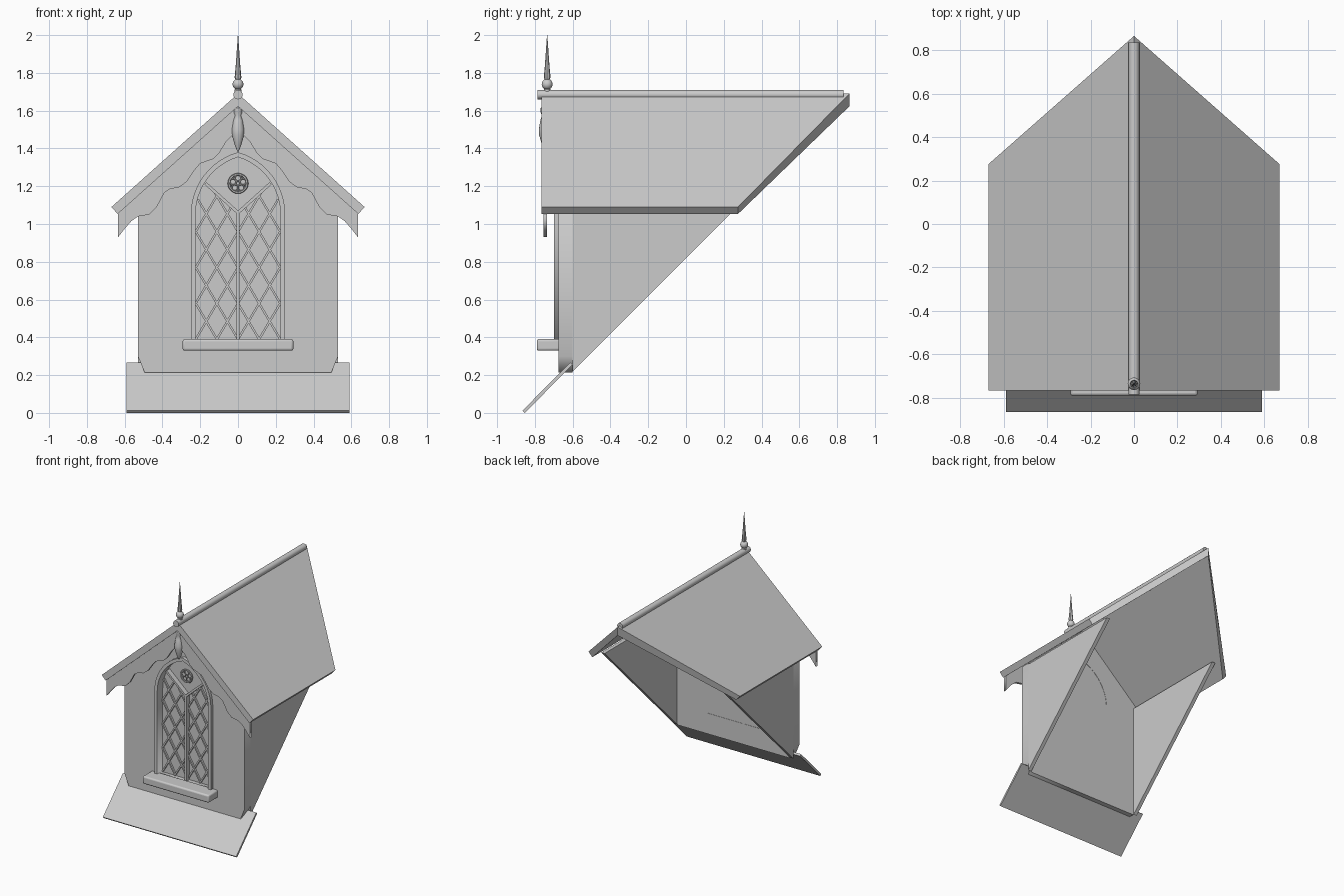
import bpy, bmesh, math
from mathutils import Vector

if "Cube" in bpy.data.objects:
    bpy.data.objects.remove(bpy.data.objects["Cube"])

grey = bpy.data.materials.new("plain_grey")
grey.diffuse_color = (0.6, 0.6, 0.6, 1)
grey.use_nodes = True
grey.node_tree.nodes["Principled BSDF"].inputs["Base Color"].default_value = grey.diffuse_color


def finish(ob, smooth=False):
    ob.data.materials.clear()
    ob.data.materials.append(grey)
    if smooth:
        bpy.ops.object.select_all(action='DESELECT')
        ob.select_set(True)
        bpy.context.view_layer.objects.active = ob
        bpy.ops.object.shade_smooth_by_angle(angle=math.radians(40))
    return ob


def add_mesh(name, bm, smooth=False):
    bmesh.ops.recalc_face_normals(bm, faces=bm.faces[:])
    me = bpy.data.meshes.new(name)
    bm.to_mesh(me)
    bm.free()
    ob = bpy.data.objects.new(name, me)
    bpy.context.collection.objects.link(ob)
    return finish(ob, smooth)


def loft(bm, a, b):
    """Solid between two matching rings."""
    va = [bm.verts.new(p) for p in a]
    vb = [bm.verts.new(p) for p in b]
    bm.faces.new(va)
    bm.faces.new(vb[::-1])
    for i in range(len(a)):
        j = (i + 1) % len(a)
        bm.faces.new((va[i], vb[i], vb[j], va[j]))


def panel(name, outlines, y0, y1):
    """Flat x-z outline, with optional holes, between two depths."""
    cu = bpy.data.curves.new(name, 'CURVE')
    cu.dimensions = '2D'
    cu.fill_mode = 'BOTH'
    cu.extrude = (y1 - y0) / 2
    for pts in outlines:
        sp = cu.splines.new('POLY')
        sp.points.add(len(pts) - 1)
        for p, (x, z) in zip(sp.points, pts):
            p.co = (x, z, 0, 1)
        sp.use_cyclic_u = True
    ob = bpy.data.objects.new(name, cu)
    bpy.context.collection.objects.link(ob)
    ob.location.y = (y0 + y1) / 2
    ob.rotation_euler.x = math.pi / 2
    bpy.ops.object.select_all(action='DESELECT')
    ob.select_set(True)
    bpy.context.view_layer.objects.active = ob
    bpy.ops.object.convert(target='MESH')
    return finish(bpy.context.view_layer.objects.active)


def bar(bm, p, q, w, y0, y1):
    """Straight bar in the x-z plane."""
    p, q = Vector(p), Vector(q)
    d = (q - p).normalized()
    n = Vector((-d.y, d.x)) * w / 2
    ring = [p + n, q + n, q - n, p - n]
    loft(bm, [(v.x, y0, v.y) for v in ring], [(v.x, y1, v.y) for v in ring])


def mirror(pts):
    """Complete a right-hand outline that ends on the centre line."""
    return pts + [(-x, z) for x, z in reversed(pts) if x > 1e-6]


SPRING, CX = 1.05, -0.093


def arch(a, bottom):
    r = a - CX
    end = math.acos(-CX / r)
    pts = [(a, bottom)]
    for i in range(13):
        t = end * i / 12
        pts.append((max(0, CX + r * math.cos(t)), SPRING + r * math.sin(t)))
    pts[-1] = (0, pts[-1][1])
    return mirror(pts)


def lathe(name, profile, y, seg=16):
    bm = bmesh.new()
    rings = [[bm.verts.new((r * math.cos(2 * math.pi * i / seg),
                            y + r * math.sin(2 * math.pi * i / seg), z))
              for i in range(seg)] for r, z in profile]
    for a, b in zip(rings, rings[1:]):
        for i in range(seg):
            j = (i + 1) % seg
            bm.faces.new((a[i], a[j], b[j], b[i]))
    bm.faces.new(rings[0])
    bm.faces.new(rings[-1])
    return add_mesh(name, bm, True)


# Roof slabs, cut on a slant at the back
bm = bmesh.new()
loft(bm, [(0, -.765, 1.69), (.67, -.765, 1.09), (.67, .275, 1.09), (0, .865, 1.69)],
     [(0, -.765, 1.623), (.637, -.765, 1.053), (.637, .275, 1.053), (0, .865, 1.623)])
roof = add_mesh("roof", bm)
roof.modifiers.new("mirror", 'MIRROR')

# Ridge roll
bm = bmesh.new()
ring = [(.025 * math.cos(math.pi * i / 6), 1.685 + .025 * math.sin(math.pi * i / 6)) for i in range(12)]
loft(bm, [(x, -.785, z) for x, z in ring], [(x, .835, z) for x, z in ring])
add_mesh("ridge_roll", bm, True)

# Front wall with arched opening
panel("front_wall", [mirror([(.495, .215), (.53, .3), (.53, 1.145), (0, 1.62)]),
                     arch(.235, .38)], -.675, -.60)

# Triangular side walls
bm = bmesh.new()
tri = [(-.60, .22), (.315, 1.135), (-.60, 1.135)]
loft(bm, [(.53, y, z) for y, z in tri], [(.50, y, z) for y, z in tri])
side = add_mesh("side_walls", bm)
side.modifiers.new("mirror", 'MIRROR')

# Sloping apron below the wall
bm = bmesh.new()
prof = [(-.866, .012), (-.854, 0), (-.60, .255), (-.612, .267)]
loft(bm, [(-.59, y, z) for y, z in prof], [(.59, y, z) for y, z in prof])
add_mesh("apron", bm)

# Scalloped bargeboard
wave = [(.635, .93), (.60, .975), (.565, 1.015), (.53, 1.04), (.47, 1.05), (.43, 1.09),
        (.39, 1.165), (.36, 1.185), (.31, 1.195), (.27, 1.225), (.23, 1.285), (.20, 1.32),
        (.13, 1.345), (.10, 1.375), (.06, 1.44), (.03, 1.47)]
panel("bargeboard", [[(0, 1.635), (.635, 1.065)] + wave + [(0, 1.48)]
                     + [(-x, z) for x, z in reversed(wave)] + [(-.635, 1.065)]], -.755, -.735)

# Turned pendant and finial
lathe("pendant", [(.004, 1.385), (.018, 1.42), (.032, 1.47), (.034, 1.50), (.026, 1.55),
                  (.018, 1.575), (.024, 1.59), (.024, 1.615), (.008, 1.63)], -.745)
ball = [(max(.004, .029 * math.sin(math.pi * i / 10)), 1.74 - .029 * math.cos(math.pi * i / 10))
        for i in range(11)]
lathe("finial_ball", ball, -.735)
lathe("finial_stem", [(.018, 1.69), (.018, 1.712), (.010, 1.72)], -.735, 12)
lathe("finial_spike", [(.010, 1.76), (.018, 1.775), (.012, 1.84), (.001, 2.0)], -.735, 8)

# Window frame, glass and sill
panel("window_frame", [arch(.25, .38), arch(.225, .38)], -.70, -.63)
panel("glass", [arch(.235, .38)], -.625, -.602)
bm = bmesh.new()
bmesh.ops.create_cube(bm, size=1)
for v in bm.verts:
    v.co = (v.co.x * .586, -.7275 + v.co.y * .125, .36 + v.co.z * .062)
sill = add_mesh("sill", bm, True)
bev = sill.modifiers.new("bevel", 'BEVEL')
bev.width, bev.segments = .012, 3

# Mullion and forked tracery
bm = bmesh.new()
bar(bm, (0, .38), (0, 1.065), .016, -.665, -.62)
for s in (-1, 1):
    bar(bm, (0, 1.06), (s * .172, 1.215), .016, -.665, -.62)
add_mesh("tracery", bm)

# Small rose with five rings
for i in range(6):
    a = math.pi / 2 + i * math.tau / 5
    d = 0 if i == 5 else .028
    bpy.ops.mesh.primitive_torus_add(
        major_radius=.048 if i == 5 else .017, minor_radius=.007 if i == 5 else .004,
        major_segments=20 if i == 5 else 12, minor_segments=6, rotation=(math.pi / 2, 0, 0),
        location=(d * math.cos(a), -.65, 1.215 + d * math.sin(a)))
    ob = bpy.context.object
    ob.name = "rose_rim" if i == 5 else "rose_petal"
    finish(ob, True)


# Diamond lattice, clipped to each light
def in_light(x, z):
    below = .385 < z < 1.06 + .9 * x
    return below and (z < SPRING or (x - CX) ** 2 + (z - SPRING) ** 2 < .318 ** 2)


bm = bmesh.new()
for s in (-1, 1):
    for slope in (-1.7, 1.7):
        for k in range(12):
            z0 = .01 + k * .19 * (1 if slope < 0 else .999)
            hit = [(x, z0 + slope * x) for x in [i * .0015 for i in range(150)]
                   if in_light(x, z0 + slope * x)]
            if len(hit) > 5:
                bar(bm, (s * hit[0][0], hit[0][1]), (s * hit[-1][0], hit[-1][1]), .011, -.64, -.622)
add_mesh("lattice", bm)
